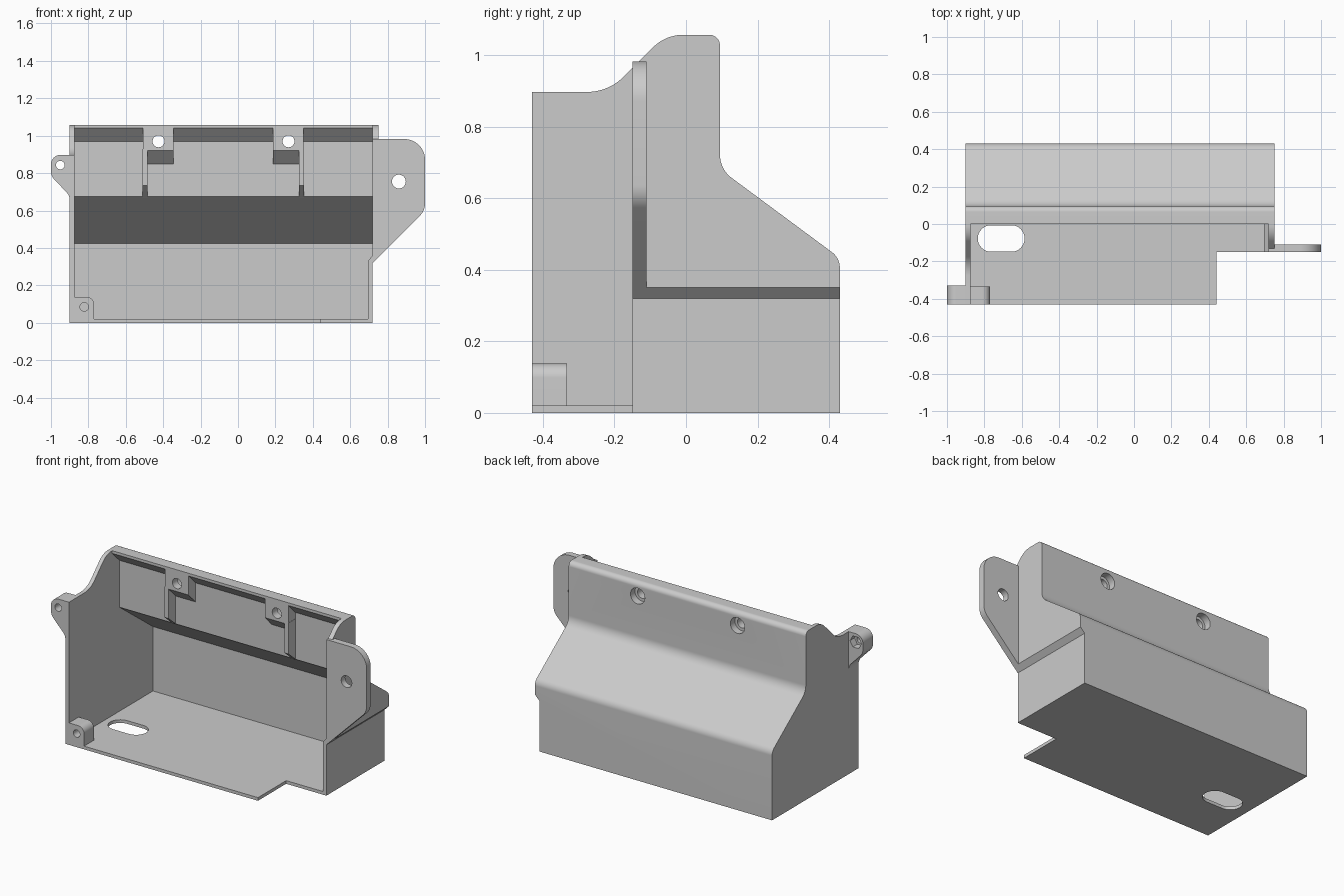
import bpy, bmesh, math
from mathutils import Vector

if "Cube" in bpy.data.objects:
    bpy.data.objects.remove(bpy.data.objects["Cube"], do_unlink=True)

gray = bpy.data.materials.new("plain_gray")
gray.use_nodes = True
gray.diffuse_color = (0.6, 0.6, 0.6, 1)
gray.node_tree.nodes["Principled BSDF"].inputs["Base Color"].default_value = (0.6, 0.6, 0.6, 1)


def rounded(corners, steps=10):
    """Outline from (a, b, radius) corners; corners without radius stay sharp."""
    out, n = [], len(corners)
    for i, c in enumerate(corners):
        p = Vector(c[:2])
        if len(c) < 3:
            out.append(p)
            continue
        u = (Vector(corners[i - 1][:2]) - p).normalized()
        v = (Vector(corners[(i + 1) % n][:2]) - p).normalized()
        half = u.angle(v) / 2
        center = p + (u + v).normalized() * (c[2] / math.sin(half))
        t = c[2] / math.tan(half)
        a, b = p + u * t - center, p + v * t - center
        out += [center + a.lerp(b, k / steps).normalized() * c[2] for k in range(steps + 1)]
    return out


def circle(cx, cy, r, n=32):
    return [(cx + r * math.cos(2 * math.pi * k / n), cy + r * math.sin(2 * math.pi * k / n))
            for k in range(n)]


def prism(name, outline, axis, lo, hi):
    """Extrude a 2D outline along the x, y or z axis."""
    def place(p, t):
        return {"x": (t, p[0], p[1]), "y": (p[0], t, p[1]), "z": (p[0], p[1], t)}[axis]
    bm = bmesh.new()
    bottom = bm.faces.new([bm.verts.new(place(p, lo)) for p in outline])
    ext = bmesh.ops.extrude_face_region(bm, geom=[bottom])
    shift = Vector(place((0, 0), hi - lo))
    bmesh.ops.translate(bm, vec=shift, verts=[g for g in ext["geom"] if isinstance(g, bmesh.types.BMVert)])
    # Close the starting end if the extrusion consumed it
    if not bottom.is_valid:
        bmesh.ops.holes_fill(bm, edges=[e for e in bm.edges if e.is_boundary])
    bmesh.ops.recalc_face_normals(bm, faces=bm.faces)
    mesh = bpy.data.meshes.new(name)
    bm.to_mesh(mesh)
    bm.free()
    mesh.materials.append(gray)
    obj = bpy.data.objects.new(name, mesh)
    bpy.context.collection.objects.link(obj)
    return obj


def cut(obj, *cutters):
    """Subtract the cutters from the object, then discard them."""
    for c in cutters:
        mod = obj.modifiers.new("cut", "BOOLEAN")
        mod.operation, mod.solver, mod.object = "DIFFERENCE", "EXACT", c
        bpy.context.view_layer.update()
        mesh = bpy.data.meshes.new_from_object(obj.evaluated_get(bpy.context.evaluated_depsgraph_get()))
        obj.modifiers.clear()
        obj.data = mesh
        bpy.data.objects.remove(c, do_unlink=True)


def hole(x, z, r, y0, y1, sides=32):
    return prism("hole_cutter", circle(x, z, r, sides), "y", y0, y1)


def rect(x0, y0, x1, y1):
    return [(x0, y0), (x1, y0), (x1, y1), (x0, y1)]


# Housing: side silhouette extruded over the whole width
side = rounded([(-.43, 0), (.43, 0), (.43, .433, .055), (.095, .681, .08), (.095, 1.057, .03),
                (-.057, 1.057, .12), (-.217, .897, .145), (-.43, .897)])
housing = prism("housing", side, "x", -.9, .75)

# Hollow inside, with the lower right wall stepped inward
cavity = prism("cavity_cutter", [(-1, .02), (.405, .02), (.405, .425), (.07, .675), (.07, .97),
                                 (0, 1.04), (0, 1.3), (-1, 1.3)], "x", -.875, .72)
cut(cavity, prism("step_cutter", [(.695, -.1), (.8, -.1), (.8, .36), (.72, .36), (.695, .33)], "y", -2, 1))
cut(housing, cavity,
    prism("chamfer_cutter", [(.72, -.1), (.9, -.1), (.9, .35), (.75, .35), (.72, .32)], "y", -1, 1),
    prism("corner_cutter", rect(.44, -1, 1, -.15), "z", -.1, 1.5),
    prism("slot_cutter", rounded([(x, y, .07) for x, y in rect(-.835, -.148, -.585, -.007)]), "z", -.1, .1))

# Screw bosses with one support rib each, bored through the back wall
parts = [housing]
for label, x, rib_x in (("right", -.425, -.51), ("left", .27, .325)):
    boss = prism(label + "_screw_boss", [(0, 1.045), (0, .92), (.08, .84), (.08, 1.045)], "x", x - .083, x + .08)
    rib = prism(label + "_boss_rib", [(0, .93), (0, .735), (.08, .667), (.08, .93)], "x", rib_x, rib_x + .027)
    for part in (boss, housing):
        cut(part, hole(x, .97, .032, -.05, .2), hole(x, .97, .05, .05, .2))
    parts += [boss, rib]

# Large mounting tab on the left side
tab = prism("large_mounting_tab", rounded([(.72, .32), (1, .6, .09), (1, .982, .11), (.72, .982)]), "y", -.15, -.11)
cut(tab, hole(.86, .755, .037, -.3, 0))

# Small mounting tab on the right side with a nut pocket at its back
ear = prism("small_mounting_tab", rounded([(-.89, .897), (-1, .897, .05), (-1, .785, .06),
                                           (-.9, .68, .06), (-.9, .62), (-.89, .62)]), "y", -.43, -.33)
cut(ear, hole(-.95, .843, .023, -.5, -.2), hole(-.95, .843, .04, -.375, -.2, 6))

# Corner boss on the floor
foot = prism("corner_boss", rounded([(-.885, .01), (-.77, .01), (-.77, .138, .04), (-.885, .138)]), "y", -.43, -.333)
cut(foot, hole(-.822, .085, .023, -.5, -.2))
parts += [tab, ear, foot]

# Smooth the rounded areas and keep the edges sharp
bpy.ops.object.select_all(action="DESELECT")
for part in parts:
    part.select_set(True)
bpy.context.view_layer.objects.active = housing
bpy.ops.object.shade_smooth_by_angle(angle=math.radians(25))
